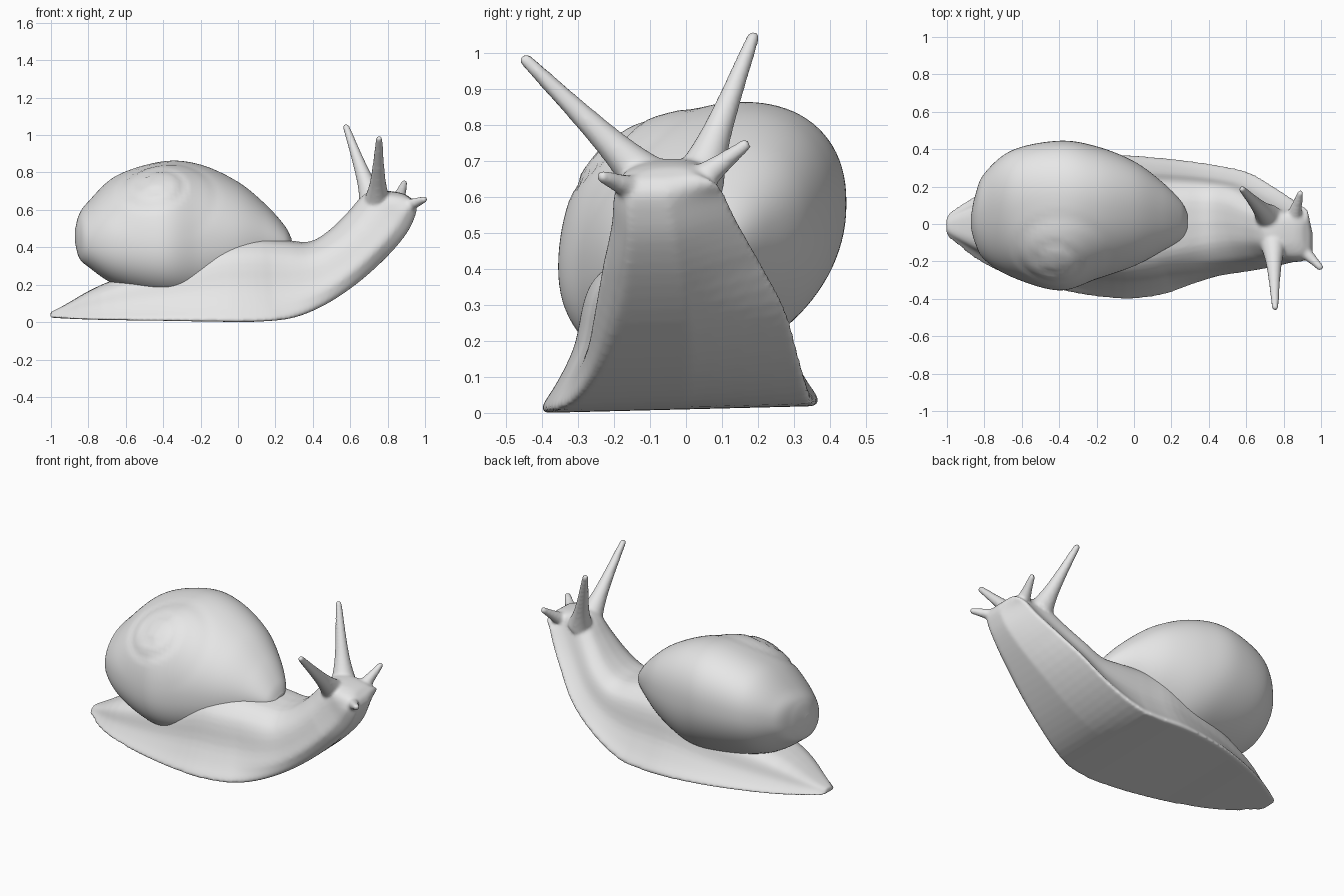
import bpy
import bmesh
from math import atan2, copysign, cos, exp, floor, log, pi, sin
from mathutils import Vector

cube = bpy.data.objects.get("Cube")
if cube:
    bpy.data.objects.remove(cube, do_unlink=True)

grey = bpy.data.materials.new("plain_grey")
grey.use_nodes = True
grey.diffuse_color = (0.8, 0.8, 0.8, 1)
grey.node_tree.nodes["Principled BSDF"].inputs["Base Color"].default_value = grey.diffuse_color


def smooth_rows(rows, steps):
    """Interpolate rows of numbers with a Catmull-Rom spline."""
    result = []
    last = len(rows) - 1
    for i in range(last):
        a, b, c, d = (rows[max(0, min(last, i + k))] for k in (-1, 0, 1, 2))
        for s in range(steps):
            t = s / steps
            result.append([
                q + t / 2 * (r - p + t * (2 * p - 5 * q + 4 * r - u + t * (3 * (q - r) + u - p)))
                for p, q, r, u in zip(a, b, c, d)])
    result.append(list(rows[-1]))
    return result


def select(objects):
    bpy.ops.object.select_all(action="DESELECT")
    for obj in objects:
        obj.select_set(True)
    bpy.context.view_layer.objects.active = objects[0]


def loft(name, rings):
    """Skin closed rings of points and cap both ends."""
    bm = bmesh.new()
    loops = [[bm.verts.new(p) for p in ring] for ring in rings]
    for low, high in zip(loops, loops[1:]):
        n = len(low)
        for j in range(n):
            k = (j + 1) % n
            bm.faces.new((low[j], low[k], high[k], high[j]))
    bm.faces.new(loops[0][::-1])
    bm.faces.new(loops[-1])
    bmesh.ops.recalc_face_normals(bm, faces=bm.faces)
    mesh = bpy.data.meshes.new(name)
    bm.to_mesh(mesh)
    bm.free()
    mesh.materials.append(grey)
    obj = bpy.data.objects.new(name, mesh)
    bpy.context.collection.objects.link(obj)
    return obj


# Body: sole x, sole z, back x, back z, centre y, half width
stations = [
    (-1.007, .025, -1, .055, -.01, .045),
    (-.95, .022, -.93, .09, -.012, .1),
    (-.73, .017, -.73, .2, -.02, .23),
    (-.4, .015, -.4, .32, -.015, .335),
    (-.1, .011, -.1, .44, -.015, .38),
    (.1, .011, .08, .455, -.015, .37),
    (.3, .032, .25, .44, 0, .335),
    (.48, .107, .38, .43, .01, .3),
    (.65, .222, .48, .485, .01, .265),
    (.8, .357, .58, .58, -.01, .212),
    (.9, .475, .66, .67, -.03, .17),
    (.945, .565, .73, .705, -.045, .15),
    (.955, .615, .85, .695, -.05, .128),
    (.94, .65, .9, .68, -.05, .085),
]
# Half of the dome above the flat sole: sideways, upward
dome = smooth_rows([(1, 0), (1, .05), (.89, .2), (.77, .42), (.7, .7), (.6, .85), (.38, .97), (0, 1)], 3)
section = dome + [(-u, v) for u, v in dome[-2::-1]]
section += [(u / 4, 0) for u in range(-3, 4)]

body_rings = []
for sx, sz, bx, bz, cy, half in smooth_rows(stations, 4):
    # The lifted neck rolls: its right flank swells and its left sole edge rises
    roll = max(0, min(1, (sx - .2) / .6))
    ring = []
    for u, v in section:
        if u < 0:
            u *= 1 + roll * (.3 * sin(pi * v) - .25 * max(0, 1 - v / .22))
        else:
            v += .25 * roll * u * (1 - v)
        ring.append((sx + (bx - sx) * v, cy + half * u, sz + (bz - sz) * v + .025 * half * u))
    body_rings.append(ring)
body = loft("body", body_rings)


def tentacle(name, base, tip, width):
    """Tapered stalk, flared where it leaves the head, with a round tip."""
    base, tip = Vector(base), Vector(tip)
    turn = (tip - base).to_track_quat("Z", "Y")
    taper = smooth_rows([(0, 1.5), (.14, 1.15), (.32, .85), (.6, .6), (.92, .4), (.98, .33), (1, .15)], 3)
    rings = []
    for along, size in taper:
        middle = base.lerp(tip, along)
        rings.append([
            middle + turn @ Vector((cos(pi * j / 8), sin(pi * j / 8), 0)) * width * size
            for j in range(16)])
    return loft(name, rings)


# Long eye stalks and short feelers, blended into the head
stalks = [
    tentacle("left_eye_stalk", (.72, .035, .645), (.573, .192, 1.058), .05),
    tentacle("right_eye_stalk", (.745, -.1, .64), (.755, -.457, .992), .05),
    tentacle("left_feeler", (.845, .005, .62), (.892, .175, .752), .045),
    tentacle("right_feeler", (.855, -.09, .6), (1.006, -.242, .66), .047),
]
select([body] + stalks)
bpy.ops.object.join()
remesh = body.modifiers.new("blend", "REMESH")
remesh.mode = "VOXEL"
remesh.voxel_size = .009
remesh.use_smooth_shade = True
soften = body.modifiers.new("soften", "SMOOTH")
soften.factor = .5
soften.iterations = 8

# Shell: x, centre y, half width, centre z, half height
whorl = [
    (-.872, .01, .03, .46, .03),
    (-.85, .025, .125, .46, .11),
    (-.8, .04, .23, .47, .165),
    (-.65, .055, .34, .49, .28),
    (-.4, .045, .4, .495, .35),
    (-.2, .06, .355, .485, .345),
    (0, .055, .28, .48, .26),
    (.15, .04, .185, .465, .155),
    (.25, .02, .105, .44, .07),
    (.285, .01, .045, .43, .015),
]
centre = Vector((-.35, .05, .49))
apex = Vector((-.43, -.2, .74))
axis = (apex - centre).normalized()
across = Vector((1, 0, 0))
across = (across - axis * across.dot(axis)).normalized()
upward = axis.cross(across)


def coil(p):
    """Raise the apex of the shell and sink a spiral seam around it."""
    offset = p - apex
    a, b = offset.dot(across), offset.dot(upward)
    radius = max((a * a + b * b) ** .5, .015)
    facing = (p - centre).normalized().dot(axis)
    if facing < .3 or radius > .32:
        return p
    turn = atan2(b, a) / (2 * pi) + log(radius / .06) / log(2.2)
    gap = abs(turn - floor(turn + .5))
    fade = min(1, (facing - .3) * 4) * min(1, (.32 - radius) * 8) * min(1, radius / .08)
    bulge = .03 * (1 - (radius / .32) ** 2) ** 2
    return p + axis * (bulge - .01 * fade * exp(-(gap / .12) ** 2))


def rounded(value):
    """Fill out a circle slightly towards a square."""
    return copysign(abs(value) ** .92, value)


shell_rings = []
for x, cy, ry, cz, rz in smooth_rows(whorl, 9):
    ring = []
    for j in range(96):
        angle = 2 * pi * j / 96
        side = ry * rounded(cos(angle))
        ring.append(coil(Vector((x, cy + side, cz + rz * rounded(sin(angle)) + side * .22))))
    shell_rings.append(ring)
shell = loft("shell", shell_rings)
select([shell])
bpy.ops.object.shade_smooth_by_angle(angle=1)
